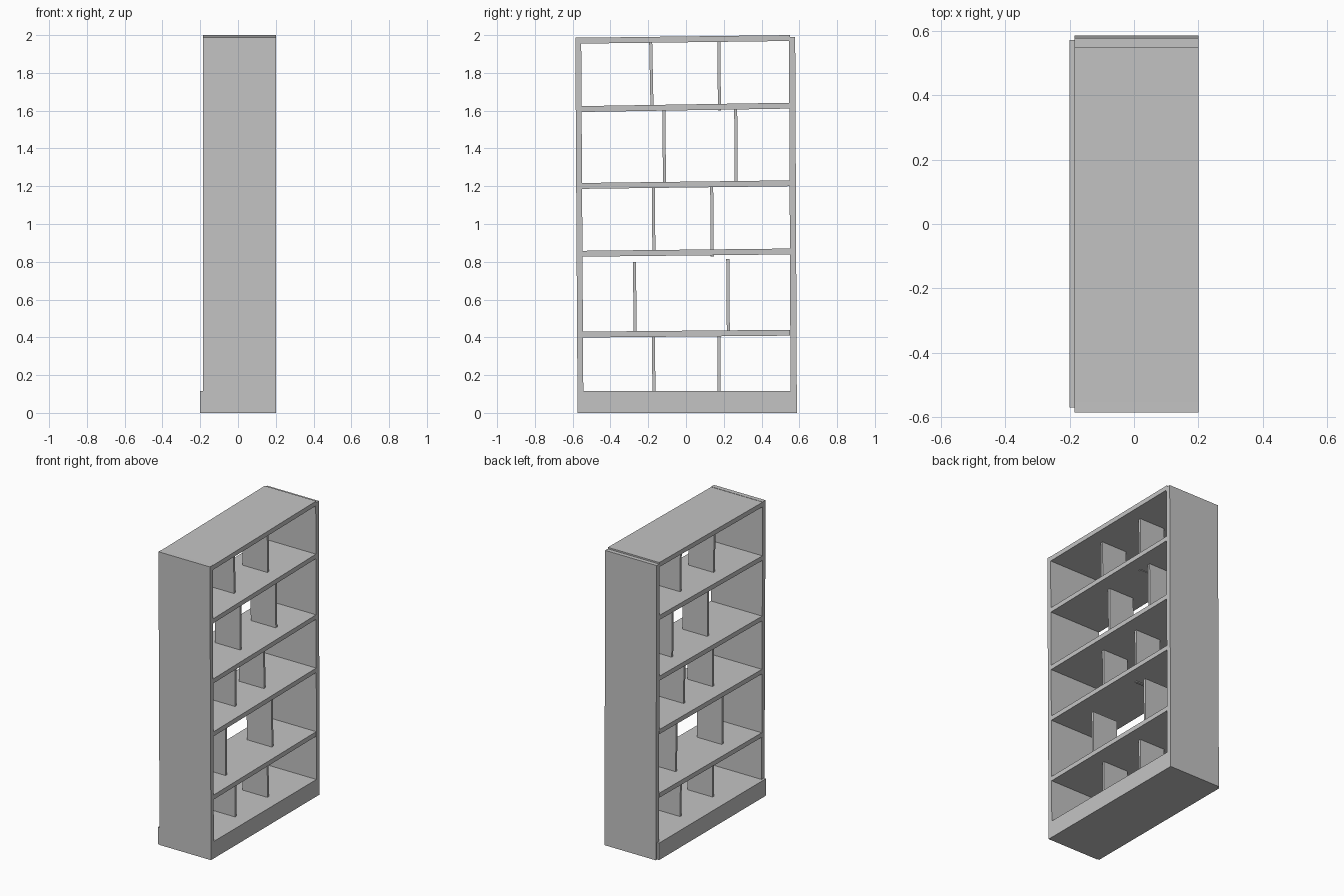
import bpy
import bmesh

cube = bpy.data.objects.get("Cube")
if cube:
    bpy.data.objects.remove(cube, do_unlink=True)

# One plain grey finish
grey = bpy.data.materials.new("plain grey")
grey.use_nodes = True
color = (0.55, 0.55, 0.55, 1)
grey.diffuse_color = color
grey.node_tree.nodes["Principled BSDF"].inputs["Base Color"].default_value = color

BACK, FRONT = -0.185, 0.2      # depth of the case along x
SHELF_END = 0.55


def board(name, corners, x0=BACK, x1=FRONT):
    """Extrude a y-z outline along x."""
    bm = bmesh.new()
    face = bm.faces.new([bm.verts.new((x0, y, z)) for y, z in corners])
    moved = bmesh.ops.extrude_face_region(bm, geom=[face])["geom"]
    verts = [v for v in moved if isinstance(v, bmesh.types.BMVert)]
    bmesh.ops.translate(bm, verts=verts, vec=(x1 - x0, 0, 0))
    bmesh.ops.recalc_face_normals(bm, faces=bm.faces)
    mesh = bpy.data.meshes.new(name)
    bm.to_mesh(mesh)
    bm.free()
    mesh.materials.append(grey)
    obj = bpy.data.objects.new(name, mesh)
    bpy.context.collection.objects.link(obj)
    return obj


def upright(name, y_low, y_high, z_low, z_high, thick, x0=BACK, x1=FRONT):
    """Slightly leaning vertical board, y measured at its lower edge side."""
    board(name, [(y_low, z_low), (y_low + thick, z_low),
                 (y_high + thick, z_high), (y_high, z_high)], x0, x1)


# Side panels, both leaning a little
upright("side_panel_a", -0.574, -0.586, 0, 1.988, 0.031)
upright("side_panel_b", 0.554, 0.545, 0, 1.99, 0.033)

# Plinth, standing proud of the case on one side
upright("plinth", -0.57, -0.57, 0, 0.115, 1.142, -0.2, FRONT - 0.0005)

# Sloping shelves: top height at each end
shelves = {
    "lower_shelf": (0.43, 0.44),
    "second_shelf": (0.858, 0.87),
    "middle_shelf": (1.217, 1.231),
    "upper_shelf": (1.624, 1.642),
    "top_board": (1.986, 2.0),
}
for name, (za, zb) in shelves.items():
    board(name, [(-SHELF_END - 0.01, za - 0.031), (SHELF_END, zb - 0.031),
                 (SHELF_END, zb), (-SHELF_END - 0.01, za)])

# Thin dividers set back from both faces: lower y, upper y, bottom, top
dividers = [
    (-0.178, -0.18, 0.10, 0.41), (0.168, 0.166, 0.10, 0.41),
    (-0.277, -0.281, 0.425, 0.80), (0.216, 0.213, 0.43, 0.815),
    (-0.178, -0.181, 0.85, 1.20), (0.131, 0.128, 0.828, 1.20),
    (-0.122, -0.125, 1.21, 1.605), (0.258, 0.255, 1.22, 1.615),
    (-0.188, -0.195, 1.62, 1.97), (0.169, 0.166, 1.601, 1.97),
]
for i, (y_low, y_high, z_low, z_high) in enumerate(dividers):
    upright(f"divider_{i + 1}", y_low, y_high, z_low, z_high, 0.016, -0.085, 0.102)
